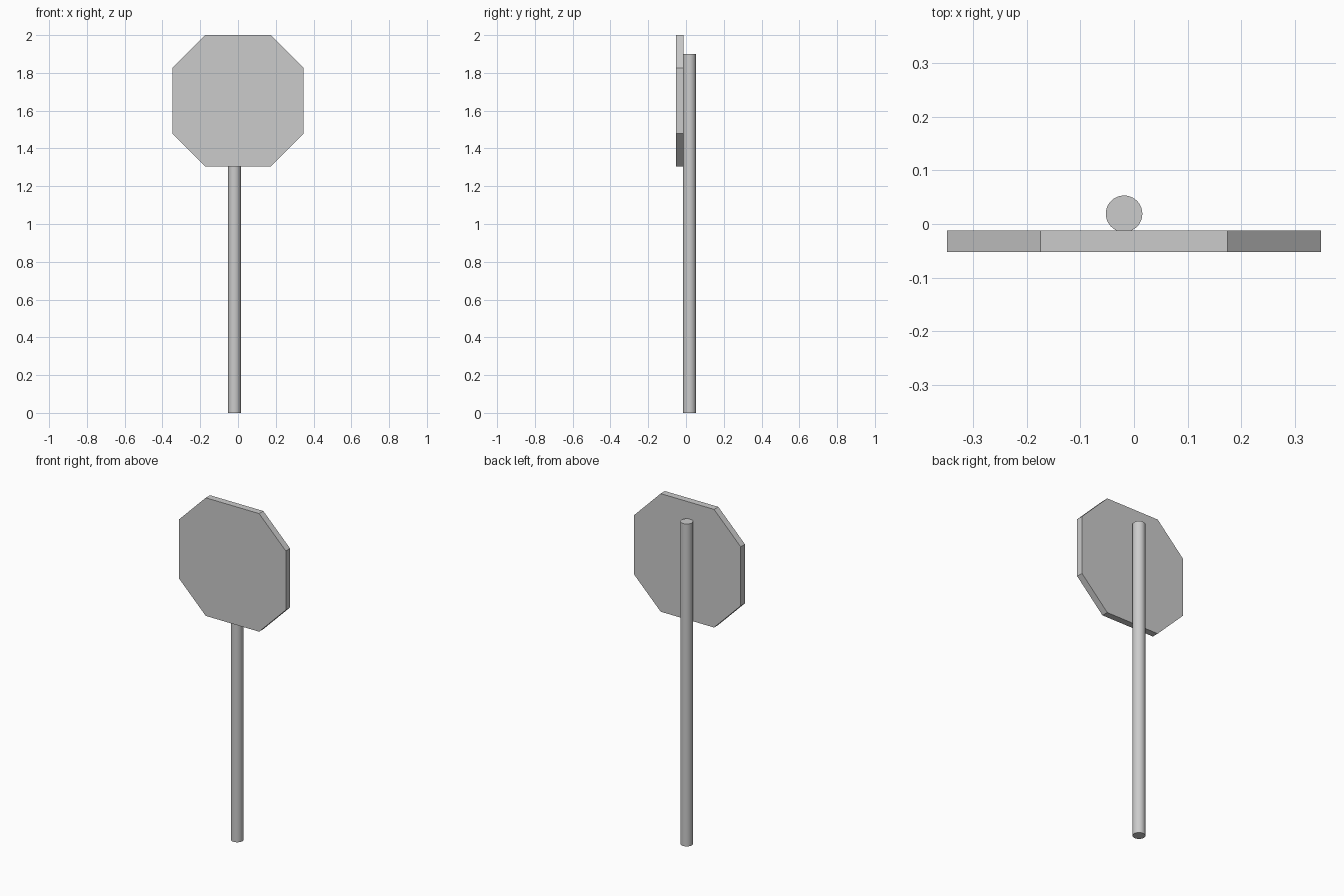
import bpy, bmesh

if "Cube" in bpy.data.objects:
    bpy.data.objects.remove(bpy.data.objects["Cube"])

# Sign plate: octagon outline extruded in depth
H, C, Z = 0.348, 0.174, 1.652
Y_FRONT, Y_BACK = -0.052, -0.0125
outline = [(-C, -H), (C, -H), (H, -C), (H, C), (C, H), (-C, H), (-H, C), (-H, -C)]
bm = bmesh.new()
face = bm.faces.new([bm.verts.new((x, Y_FRONT, Z + z)) for x, z in outline])
ext = bmesh.ops.extrude_face_region(bm, geom=[face])
moved = [v for v in ext["geom"] if isinstance(v, bmesh.types.BMVert)]
bmesh.ops.translate(bm, verts=moved, vec=(0, Y_BACK - Y_FRONT, 0))
bmesh.ops.recalc_face_normals(bm, faces=bm.faces)
mesh = bpy.data.meshes.new("sign_plate")
bm.to_mesh(mesh)
bm.free()
plate = bpy.data.objects.new("sign_plate", mesh)
bpy.context.collection.objects.link(plate)

# Round pole behind the plate, slightly off centre
bpy.ops.mesh.primitive_cylinder_add(vertices=48, radius=0.034, depth=1.9,
                                    location=(-0.0185, 0.019, 0.95))
pole = bpy.context.object
pole.name = "pole"
bpy.ops.object.shade_smooth_by_angle()
